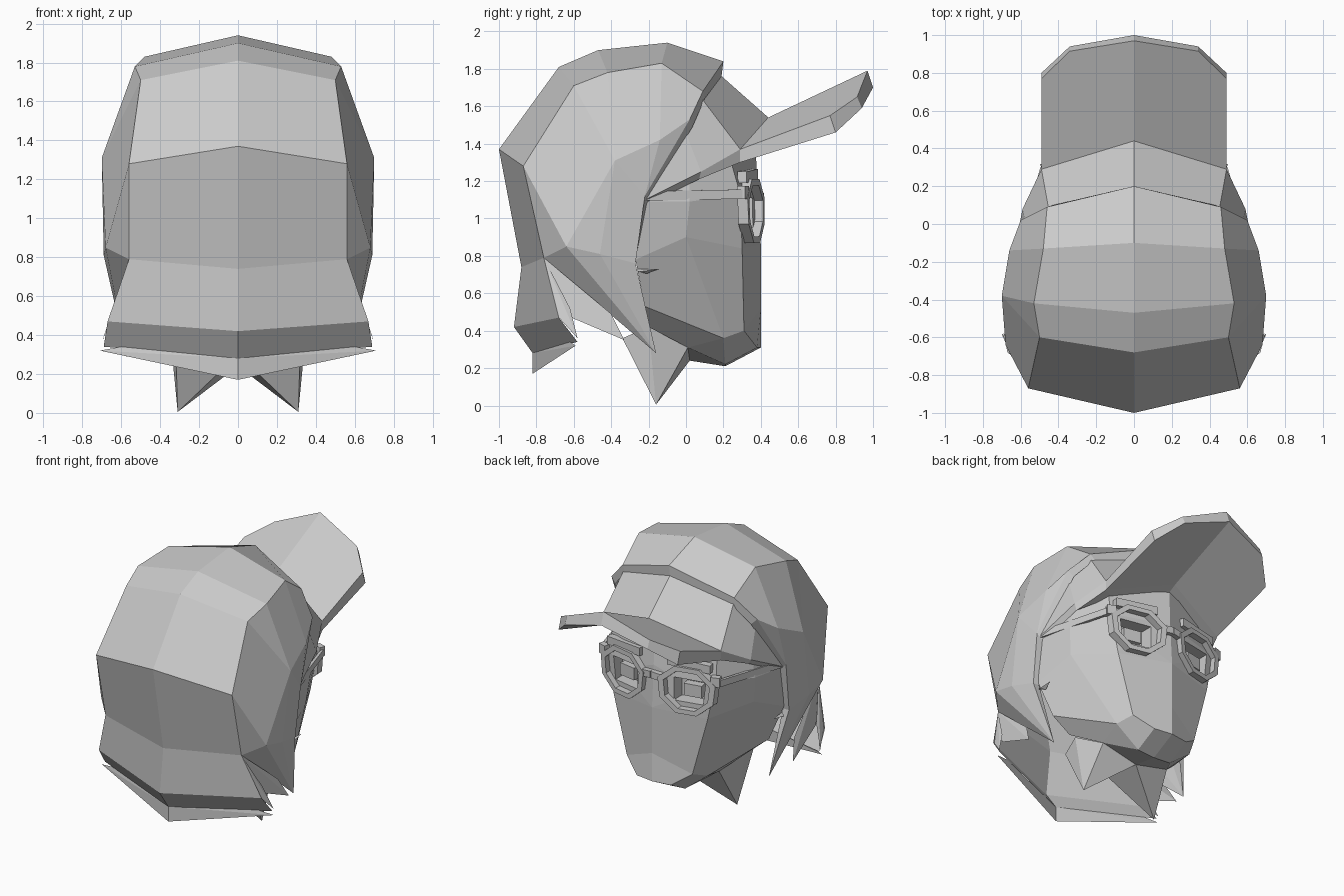
import bpy, bmesh
from math import cos, sin, pi
from mathutils import Vector

old = bpy.data.objects.get("Cube")
if old:
    bpy.data.objects.remove(old, do_unlink=True)

grey = bpy.data.materials.new("plain_grey")
grey.use_nodes = True
tone = (0.6, 0.6, 0.6, 1)
grey.diffuse_color = tone
grey.node_tree.nodes["Principled BSDF"].inputs["Base Color"].default_value = tone


def part(name, points, faces):
    """Half mesh from named points and space-separated faces, mirrored across x."""
    bm = bmesh.new()
    v = {k: bm.verts.new(p) for k, p in points.items()}
    for f in faces:
        bm.faces.new([v[k] for k in f.split()])
    bmesh.ops.recalc_face_normals(bm, faces=bm.faces)
    mesh = bpy.data.meshes.new(name)
    bm.to_mesh(mesh)
    bm.free()
    mesh.materials.append(grey)
    ob = bpy.data.objects.new(name, mesh)
    bpy.context.collection.objects.link(ob)
    mod = ob.modifiers.new("mirror", 'MIRROR')
    mod.use_clip = True
    return ob


def beam(name, a, b, width, height):
    """Rectangular bar between two points, with vertical ends."""
    a, b = Vector(a), Vector(b)
    side = (b - a).cross(Vector((0, 0, 1))).normalized() * width / 2
    up = Vector((0, 0, height / 2))
    pts = {}
    for tag, p in (("a", a), ("b", b)):
        for i, q in enumerate((side + up, side - up, -side - up, -side + up)):
            pts[f"{tag}{i}"] = p + q
    faces = ["a0 a1 a2 a3", "b0 b1 b2 b3"]
    faces += [f"a{i} a{(i+1) % 4} b{(i+1) % 4} b{i}" for i in range(4)]
    return part(name, pts, faces)


# Hair: c = centre line, m = corner line, o = outermost line, f = front edge, r = rim
part("hair", {
    "c0": (0, .20, 1.84), "c1": (0, -.10, 1.94), "c2": (0, -.47, 1.9), "c3": (0, -.68, 1.81),
    "c4": (0, -1, 1.37), "c5": (0, -.88, .74), "c6": (0, -.92, .42), "c7": (0, -.82, .28),
    "m0": (.46, .09, 1.68), "m1": (.48, -.13, 1.83), "m2": (.53, -.42, 1.78),
    "m3": (.5, -.6, 1.71), "m4": (.56, -.87, 1.28), "m5": (.56, -.76, .79),
    "m6": (.67, -.68, .47), "m7": (.69, -.58, .34),
    "o0": (.6, .02, 1.53), "o1": (.66, -.14, 1.42), "o2": (.7, -.38, 1.31),
    "o4": (.68, -.64, .85), "e": (.69, -.46, .81),
    "f1": (.67, -.22, 1.12), "f2": (.66, -.27, .76), "tip": (.57, -.16, .28),
    "r0": (0, .19, 1.76), "r1": (.43, .1, 1.64), "r2": (.56, .035, 1.49), "r3": (.63, -.21, 1.08),
    "r4": (.61, -.27, .76),
}, [
    "c0 c1 m1 m0", "c1 c2 m2 m1", "c2 c3 m3 m2", "c3 c4 m4 m3", "c4 c5 m5 m4",
    "c5 c6 m6 m5", "c6 c7 m7 m6", "m0 m1 o1 o0", "m1 m2 o2 o1", "m2 m3 o2",
    "m3 m4 o4 o2", "m4 m5 o4", "o0 o1 f1", "o1 o2 f1", "o2 e f2 f1", "o2 o4 e",
    "o4 m5 tip", "o4 tip e", "e tip f2",
    "c0 m0 r1 r0", "m0 o0 r2 r1", "o0 f1 r3 r2", "f1 f2 r4 r3", "f2 tip r4",
])

# Loose locks behind the side hair and along the nape
part("side_lock", {
    "a": (.56, -.76, .79), "b": (.61, -.66, .49), "t": (.65, -.33, .35), "d": (.61, -.4, .49),
}, ["a b t", "a t d"])
part("rear_lock", {
    "a": (.56, -.76, .79), "b": (.66, -.68, .47), "t": (.7, -.58, .36), "d": (.64, -.62, .52),
}, ["a b t", "a t d"])
part("nape_fringe", {
    "a": (0, -.82, .28), "b": (0, -.82, .17), "t": (.71, -.59, .32), "d": (.6, -.62, .34),
}, ["a b t", "a t d"])

# Face and jaw, with recessed eye sockets (s = opening, t = back)
part("face", {
    "a0": (0, .37, 1.48), "a1": (.42, .23, 1.34), "a2": (.55, .02, 1.32), "a3": (.6, -.25, 1.28),
    "b0": (0, .38, 1.17), "b1": (.45, .29, 1.13), "b2": (.58, .02, 1.09), "b3": (.64, -.25, 1.09),
    "d0": (0, .4, .86), "d1": (.39, .3, .84), "d2": (.56, .0, .9), "d3": (.62, -.27, .78),
    "e0": (0, .4, .52), "e1": (.27, .31, .4), "e2": (.32, .2, .36), "e3": (.53, -.22, .53),
    "g0": (0, .4, .31), "g1": (.14, .38, .31), "h0": (0, .21, .21), "h1": (.14, .21, .22),
    "i0": (0, .02, .24), "i1": (.28, .01, .31), "k": (.4, -.2, .42),
    "s0": (.15, .355, 1.11), "s1": (.38, .31, 1.11), "s2": (.36, .313, .94), "s3": (.15, .358, .94),
    "t0": (.15, .26, 1.11), "t1": (.38, .21, 1.11), "t2": (.36, .22, .94), "t3": (.15, .26, .94),
}, [
    "a0 a1 b1 b0", "a1 a2 b2 b1", "a2 a3 b3 b2", "b1 b2 d2 d1", "b2 b3 d3 d2",
    "b0 b1 s1 s0", "b1 d1 s2 s1", "d1 d0 s3 s2", "d0 b0 s0 s3",
    "s0 s1 t1 t0", "s1 s2 t2 t1", "s2 s3 t3 t2", "s3 s0 t0 t3", "t0 t1 t2 t3",
    "d0 d1 e1 e0", "d1 d2 e2 e1", "d2 d3 e3 e2", "e0 e1 g1 g0", "g0 g1 h1 h0",
    "e1 e2 h1 g1", "h0 h1 i1 i0", "e2 i1 h1", "e2 e3 k i1",
])

# Neck with its hanging points
part("neck", {
    "a": (0, .02, .24), "b": (.28, .01, .31), "k": (.35, -.2, .42), "tip": (.31, -.16, .005),
    "d": (.32, -.34, .36), "e": (0, -.3, .3),
}, ["a tip b", "b tip k", "k tip d", "a e tip", "tip e d"])
part("ear_lobe", {
    "a": (.6, -.28, .73), "b": (.62, -.14, .73), "c": (.6, -.21, .705), "d": (.63, -.25, .715),
}, ["a b d", "b c d", "a b c"])

# Cap crown and lower band
part("cap", {
    "c0": (0, .18, 1.77), "c1": (0, .44, 1.54), "c2": (0, .43, 1.46),
    "m0": (.45, .07, 1.66), "m1": (.49, .29, 1.37), "m2": (.49, .29, 1.3),
    "s0": (.57, -.01, 1.48), "s1": (.59, .08, 1.25), "s2": (.565, .07, 1.21),
    "r1": (.65, -.22, 1.1), "r2": (.62, -.22, 1.07), "i0": (0, .36, 1.42), "i1": (.4, .24, 1.3),
}, ["c0 c1 m1 m0", "m0 m1 s1 s0", "s0 s1 r1", "c1 c2 m2 m1", "m1 m2 s2 s1", "s1 s2 r2 r1",
    "c2 m2 i1 i0", "m2 s2 i1"])

# Upturned cap brim
part("cap_brim", {
    "t0": (0, .44, 1.54), "t1": (0, .97, 1.79), "t2": (.34, .915, 1.65), "t3": (.49, .77, 1.55),
    "t4": (.49, .29, 1.37), "u0": (0, .43, 1.46), "u1": (0, 1, 1.7), "u2": (.34, .94, 1.59),
    "u3": (.49, .8, 1.46), "u4": (.49, .29, 1.3),
}, ["t0 t1 t2 t3 t4", "u0 u1 u2 u3 u4",
    "t1 t2 u2 u1", "t2 t3 u3 u2", "t3 t4 u4 u3"])

# Eight-sided spectacle rim, swept back at the outside, narrower below
rim, rim_faces = {}, []
for i in range(8):
    ang = pi / 8 + i * pi / 4
    for tag, size, depth in (("of", 1, 0), ("if", .8, 0), ("ob", 1, .055), ("ib", .8, .055)):
        x = .265 + .215 * size * cos(ang) * (1 + .1 * sin(ang))
        z = 1.04 + .185 * size * sin(ang)
        rim[f"{tag}{i}"] = (x, .435 - .22 * x - depth + .02 * (1.03 - z), z)
    j = (i + 1) % 8
    for p, q in (("of", "if"), ("if", "ib"), ("ib", "ob"), ("ob", "of")):
        rim_faces.append(f"{p}{i} {p}{j} {q}{j} {q}{i}")
part("glasses_rim", rim, rim_faces)
beam("glasses_bridge", (0, .395, 1.11), (.09, .385, 1.1), .045, .05)
beam("glasses_hinge", (.43, .315, 1.14), (.49, .295, 1.14), .045, .07)
beam("glasses_arm", (.485, .3, 1.13), (.64, -.23, 1.12), .02, .05)

# Eyes set in the sockets, with brows above the rims
beam("eye", (.2, .29, 1.02), (.33, .265, 1.02), .06, .09)
beam("eyebrow", (.11, .36, 1.235), (.42, .3, 1.22), .05, .06)
